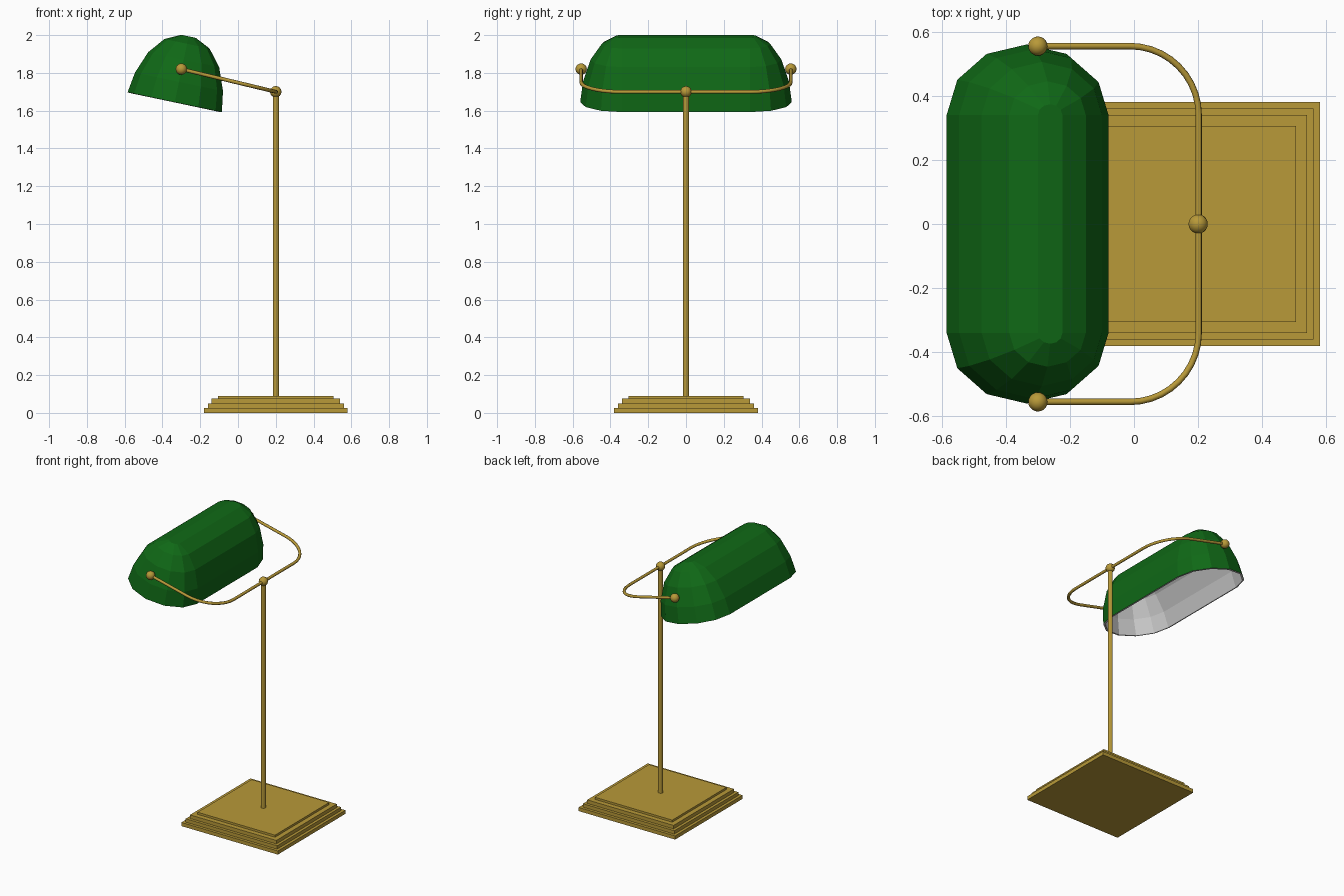
import bpy, bmesh, math
from mathutils import Matrix, Vector

if "Cube" in bpy.data.objects:
    bpy.data.objects.remove(bpy.data.objects["Cube"])


def material(name, rgb):
    m = bpy.data.materials.new(name)
    m.diffuse_color = (*rgb, 1)
    m.use_nodes = True
    m.node_tree.nodes["Principled BSDF"].inputs["Base Color"].default_value = m.diffuse_color
    return m


BRASS = material("brass", (0.48, 0.32, 0.04))
GREEN = material("green_glass", (0.005, 0.14, 0.008))
LINING = material("pale_lining", (0.6, 0.6, 0.6))


def smooth(ob):
    bpy.ops.object.select_all(action='DESELECT')
    ob.select_set(True)
    bpy.context.view_layer.objects.active = ob
    bpy.ops.object.shade_smooth_by_angle()


def ball(name, loc, r=0.03):
    bpy.ops.mesh.primitive_uv_sphere_add(segments=20, ring_count=12, radius=r, location=loc)
    ob = bpy.context.object
    ob.name = name
    ob.data.materials.append(BRASS)
    smooth(ob)


# Stepped square base
z = 0
for i, (half, top) in enumerate([(0.38, 0.026), (0.36, 0.05), (0.34, 0.075), (0.305, 0.09)]):
    bpy.ops.mesh.primitive_cube_add(size=1, location=(0.2, 0, (z + top) / 2))
    tier = bpy.context.object
    tier.name = f"base_tier_{i + 1}"
    tier.scale = (2 * half, 2 * half, top - z)
    tier.data.materials.append(BRASS)
    z = top

# Upright post
bpy.ops.mesh.primitive_cylinder_add(vertices=12, radius=0.016, depth=1.62, location=(0.2, 0, 0.89))
post = bpy.context.object
post.name = "post"
post.data.materials.append(BRASS)
smooth(post)

# Ball joints
ball("post_joint", (0.2, 0, 1.7))
for s, side in ((-1, "front"), (1, "back")):
    ball(f"{side}_pivot", (-0.3, s * 0.555, 1.82))

# U-shaped yoke, lying in a plane that rises towards the shade
half_path = [(-0.3, 0.555)]
R, SEG = 0.215, 10
for i in range(SEG + 1):
    a = math.pi / 2 * (1 - i / SEG)
    half_path.append((0.202 - R + R * math.cos(a), 0.555 - R + R * math.sin(a)))
path = half_path + [(x, -y) for x, y in reversed(half_path)]
curve = bpy.data.curves.new("yoke", 'CURVE')
curve.dimensions = '3D'
curve.bevel_depth = 0.01
curve.bevel_resolution = 2
curve.use_fill_caps = True
spline = curve.splines.new('POLY')
spline.points.add(len(path) - 1)
for p, (x, y) in zip(spline.points, path):
    p.co = (x, y, 1.7 + (0.2 - x) * 0.24, 1)
curve.materials.append(BRASS)
yoke = bpy.data.objects.new("yoke", curve)
bpy.context.collection.objects.link(yoke)

# Faceted shade: shrinking stadium rings stacked into a long dome
profile = [(0.255, 0), (0.238, 0.11), (0.192, 0.23), (0.122, 0.316), (0.039, 0.356)]
bm = bmesh.new()
rings = []
for u, v in profile:
    ring = []
    for end in (1, -1):
        for k in range(7):
            a = math.radians(30 * k)
            ring.append(bm.verts.new((end * u * math.cos(a),
                                      end * (0.34 + 0.863 * u * math.sin(a)), v)))
    rings.append(ring)
for low, high in zip(rings, rings[1:]):
    n = len(low)
    for i in range(n):
        j = (i + 1) % n
        bm.faces.new((low[i], low[j], high[j], high[i]))
bm.faces.new(rings[-1])
mesh = bpy.data.meshes.new("shade")
bm.to_mesh(mesh)
bm.free()
mesh.materials.append(GREEN)
mesh.materials.append(LINING)
shade = bpy.data.objects.new("shade", mesh)
bpy.context.collection.objects.link(shade)
shade.location = (-0.335, 0, 1.645)
shade.rotation_euler = (0, math.radians(11.9), 0)

# Glass thickness with a pale lining
shell = shade.modifiers.new("thickness", 'SOLIDIFY')
shell.thickness = 0.012
shell.offset = -1
shell.material_offset = 1
shell.material_offset_rim = 1
